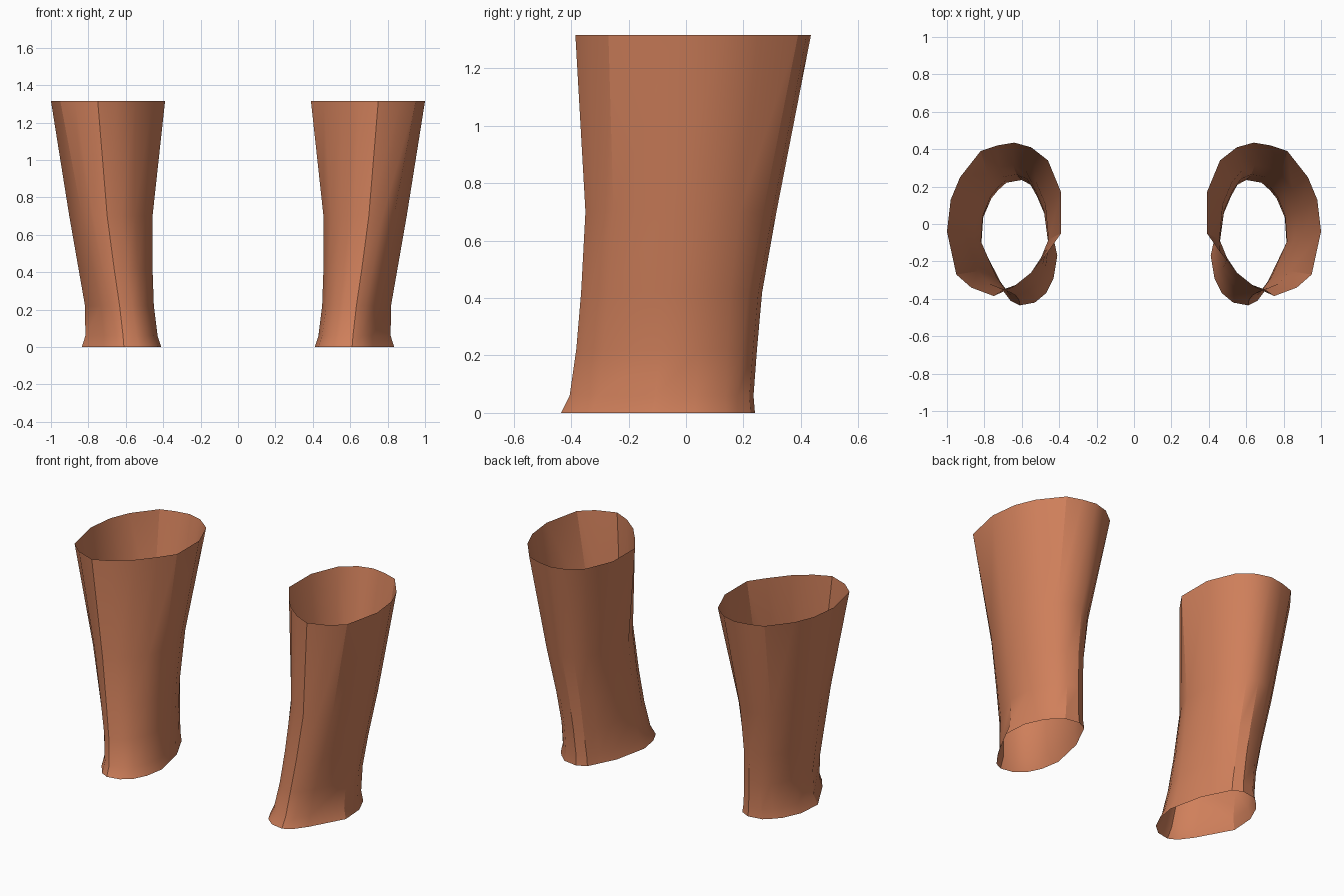
import bpy

if "Cube" in bpy.data.objects:
    bpy.data.objects.remove(bpy.data.objects["Cube"])

# Cuff outlines, counter-clockwise from the outer side
TOP = [(1.0, -.04), (.98, .13), (.93, .25), (.82, .39), (.73, .42), (.64, .435),
       (.55, .41), (.46, .34), (.39, .17), (.39, -.05), (.46, -.15), (.55, -.26),
       (.65, -.34), (.75, -.385), (.87, -.34), (.95, -.27)]
BOTTOM = [(.835, -.12), (.825, .03), (.775, .14), (.74, .18), (.69, .225), (.60, .24),
          (.54, .21), (.50, .13), (.455, .04), (.41, -.17), (.43, -.29), (.47, -.37),
          (.53, -.42), (.61, -.435), (.66, -.41), (.72, -.33)]
HEIGHT = 1.315
# Height and x / y extents of each ring
RINGS = [(0, .41, .835, -.435, .24), (.06, .43, .816, -.405, .235),
         (.22, .45, .818, -.382, .247), (.42, .457, .853, -.365, .265),
         (.70, .457, .902, -.35, .315), (HEIGHT, .39, 1.0, -.385, .435)]

skin = bpy.data.materials.new("warm tan")
skin.diffuse_color = (.63, .215, .105, 1)
skin.use_nodes = True
skin.node_tree.nodes["Principled BSDF"].inputs["Base Color"].default_value = skin.diffuse_color


def fit(values, low, high):
    a, b = min(values), max(values)
    return [low + (v - a) / (b - a) * (high - low) for v in values]


def sleeve(name, side):
    """Loft an open tube through the rings; side is 1 or -1."""
    verts, faces, n = [], [], len(TOP)
    for z, x0, x1, y0, y1 in RINGS:
        t = z / HEIGHT
        xs = fit([b[0] * (1 - t) + a[0] * t for a, b in zip(TOP, BOTTOM)], x0, x1)
        ys = fit([b[1] * (1 - t) + a[1] * t for a, b in zip(TOP, BOTTOM)], y0, y1)
        verts += [(side * x, y, z) for x, y in zip(xs, ys)]
    for r in range(len(RINGS) - 1):
        for i in range(n):
            j = (i + 1) % n
            f = (r * n + i, r * n + j, r * n + n + j, r * n + n + i)
            faces.append(f if side > 0 else f[::-1])
    mesh = bpy.data.meshes.new(name)
    mesh.from_pydata(verts, [], faces)
    mesh.materials.append(skin)
    obj = bpy.data.objects.new(name, mesh)
    bpy.context.collection.objects.link(obj)
    bpy.ops.object.select_all(action='DESELECT')
    obj.select_set(True)
    bpy.context.view_layer.objects.active = obj
    bpy.ops.object.shade_smooth_by_angle(angle=0.5)


# Pair of open sleeves
sleeve("right_sleeve", 1)
sleeve("left_sleeve", -1)
